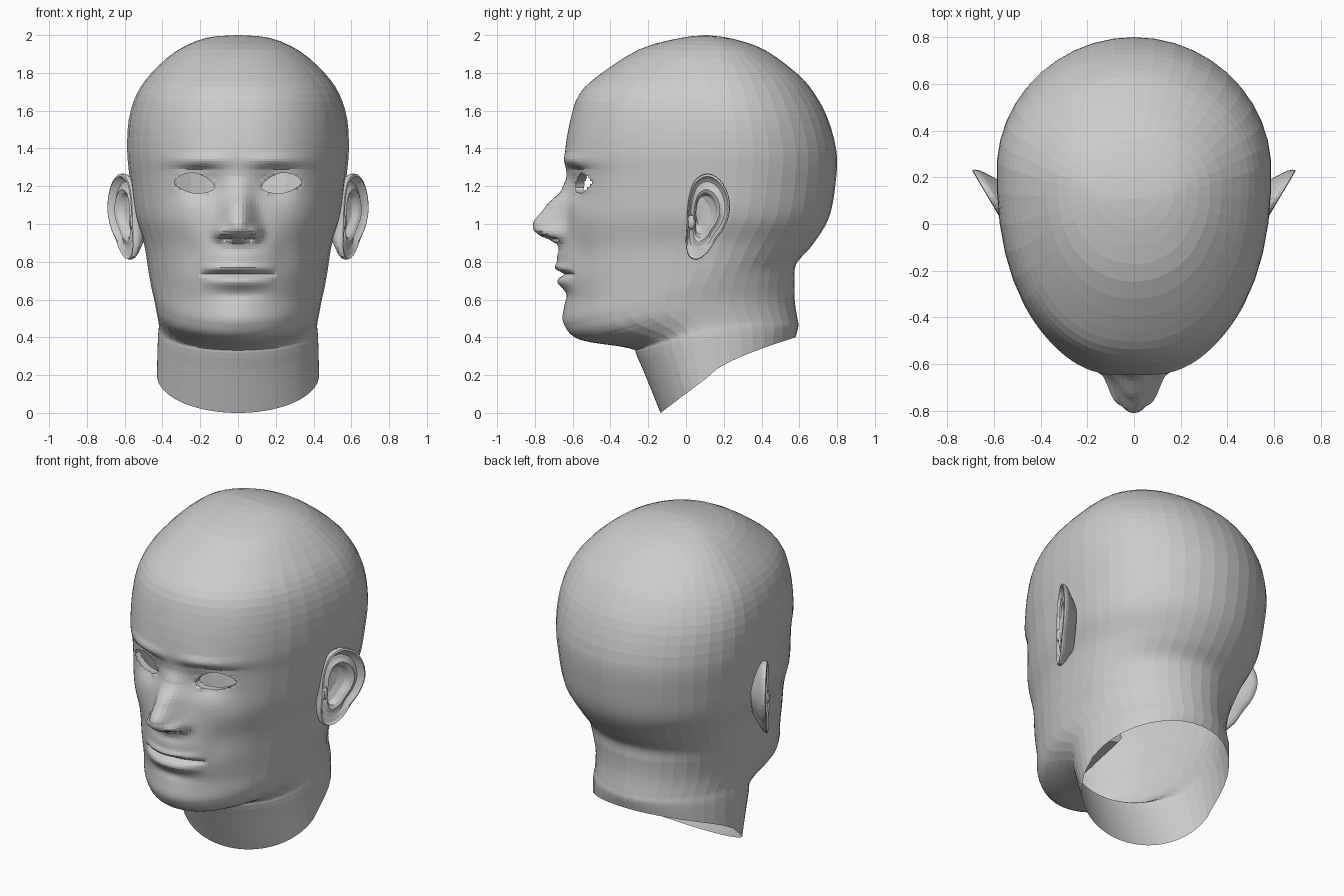
import bpy, bmesh, math
from mathutils import Vector, Matrix

if "Cube" in bpy.data.objects:
    bpy.data.objects.remove(bpy.data.objects["Cube"])


def catmull(a, b, c, d, t):
    return [0.5 * (2 * q + (r - p) * t + (2 * p - 5 * q + 4 * r - s) * t * t
                   + (3 * q - p - 3 * r + s) * t ** 3) for p, q, r, s in zip(a, b, c, d)]


def lerp_table(table, z):
    for (z0, v0), (z1, v1) in zip(table, table[1:]):
        if z1 <= z <= z0:
            t = (z0 - z) / (z0 - z1)
            t = t * t * (3 - 2 * t) * 0.4 + t * 0.6
            return v0 + (v1 - v0) * t
    return 0.0


def bump(x, z, cx, cz, sx, sz):
    return math.exp(-((x - cx) / sx) ** 2 - ((z - cz) / sz) ** 2)


def finish(bm, name, mirror=True):
    mesh = bpy.data.meshes.new(name)
    bm.to_mesh(mesh)
    bm.free()
    ob = bpy.data.objects.new(name, mesh)
    bpy.context.collection.objects.link(ob)
    if mirror:
        mod = ob.modifiers.new("Mirror", 'MIRROR')
        mod.merge_threshold = 0.001
    return ob


# Tilted head sections: front y,z | side x,y,z | back y,z | front squareness
SECTIONS = [
    (.11, 2.0, 0, .11, 2.0, .11, 2.0, 2.0),
    (-.03, 1.985, .17, .13, 1.985, .25, 1.98, 2.0),
    (-.246, 1.925, .327, .15, 1.915, .42, 1.92, 2.1),
    (-.458, 1.79, .46, .18, 1.80, .595, 1.79, 2.2),
    (-.563, 1.69, .538, .20, 1.687, .68, 1.69, 2.25),
    (-.61, 1.56, .58, .22, 1.55, .75, 1.56, 2.25),
    (-.64, 1.38, .588, .23, 1.39, .797, 1.38, 2.25),
    (-.628, 1.24, .575, .22, 1.25, .79, 1.20, 2.25),
    (-.64, 1.05, .55, .20, 1.05, .755, 1.03, 2.2),
    (-.66, .88, .50, .14, .90, .67, .89, 2.05),
    (-.665, .735, .475, .10, .75, .585, .79, 2.0),
    (-.642, .60, .46, .06, .67, .575, .70, 2.0),
    (-.64, .47, .445, .04, .61, .574, .62, 2.0),
    (-.56, .387, .435, .04, .56, .58, .56, 2.0),
    (-.30, .342, .42, .09, .47, .59, .50, 2.0),
    (-.255, .29, .425, .11, .39, .595, .46, 2.0),
    (-.135, 0, .43, .13, .20, .58, .40, 2.0),
]
STEPS = [3] * 6 + [12] * 7 + [4] * 3
NOSE = [(1.36, 0), (1.25, .005), (1.18, .03), (1.09, .11), (1.01, .165), (.97, .16),
        (.94, .125), (.915, .06), (.89, .015), (.86, 0)]


def face_relief(x, z):
    """Forward relief of the face at x, z."""
    w = .06 + .028 * min(1, max(0, (1.25 - z) / .25))
    d = lerp_table(NOSE, z) * math.exp(-(x / w) ** 2.5)
    d += .055 * bump(x, z, .09, .955, .035, .035)       # nostril wing
    d -= .04 * bump(x, z, .06, .92, .026, .013)         # nostril
    d -= .06 * bump(x, z, .20, 1.21, .10, .075)         # eye socket
    d += .02 * bump(x, z, .23, 1.215, .10, .05)         # eyelids
    d -= .012 * bump(x, z, .22, 1.29, .10, .014)        # lid crease
    d += .02 * bump(x, z, .20, 1.335, .16, .035)        # brow
    d += .012 * bump(x, z, .33, 1.02, .12, .10)         # cheekbone
    d -= .010 * bump(x, z, .25, .84, .06, .10)          # cheek fold
    d += .018 * bump(x, z, 0, .82, .13, .06)            # upper lip area
    m = max(0, 1 - (x / .20) ** 2)
    d += .020 * m * math.exp(-((z - .768) / .022) ** 2)
    d += .022 * m * math.exp(-((z - .692) / .028) ** 2)
    d -= .030 * math.sqrt(m) * math.exp(-((z - .735) / .013) ** 2)
    d -= .014 * bump(x, z, 0, .625, .13, .03)           # groove above chin
    d += .008 * bump(x, z, 0, .50, .11, .06)            # chin
    return d


# Head and neck: half loft, dense columns over the face
rows = []
for i, n in enumerate(STEPS):
    a, b, c, d = (SECTIONS[max(0, min(len(SECTIONS) - 1, k))] for k in (i - 1, i, i + 1, i + 2))
    rows += [catmull(a, b, c, d, s / n) for s in range(n)]
rows.append(SECTIONS[-1])
angles = [.9 * j / 32 for j in range(32)] + [.9 + (math.pi - .9) * j / 15 for j in range(16)]

bm = bmesh.new()
grid = []
for fy, fz, sx, sy, sz, by, bz, sq in rows:
    ring = []
    for t in angles:
        s, c = max(0, math.sin(t)), math.cos(t)
        if c >= 0:
            x, k = sx * s ** (2 / sq), c ** (2 / sq)
            y, z = sy + (fy - sy) * k, sz + (fz - sz) * k
            if z > .4:
                y -= face_relief(x, z) * min(1, max(0, (-.1 - y) / .15))
        else:
            x, k = sx * s, -c
            y, z = sy + (by - sy) * k, sz + (bz - sz) * k ** .7
        ring.append(bm.verts.new((0 if x < 1e-5 else x, y, z)))
    grid.append(ring)
for r0, r1 in zip(grid, grid[1:]):
    for j in range(len(angles) - 1):
        bm.faces.new((r0[j], r1[j], r1[j + 1], r0[j + 1]))
bmesh.ops.remove_doubles(bm, verts=grid[0], dist=.0005)


# Almond eye opening with a lid edge folded inward
def almond(co):
    u = (co.x - .231) / .108
    w = co.z - (1.207 + .014 * u)
    w /= .064 if w > 0 else .044
    return (abs(u) ** 1.6 + abs(w) ** 1.6) ** (1 / 1.6)


hole = [f for f in bm.faces if f.calc_center_median().y < -.3
        and almond(f.calc_center_median()) < 1]
bmesh.ops.delete(bm, geom=hole, context='FACES')
rim = [e for e in bm.edges if e.is_boundary
       and all(v.co.y < -.3 and v.co.x > .05 and almond(v.co) < 2 for v in e.verts)]
for v in {v for e in rim for v in e.verts}:
    k, u = 1 / almond(v.co), v.co.x - .231
    zc = 1.207 + .014 * u / .108
    v.co.z = 1.207 + .014 * u * k / .108 + (v.co.z - zc) * k
    v.co.x = .231 + u * k
new = bmesh.ops.extrude_edge_only(bm, edges=rim)['geom']
for v in (g for g in new if isinstance(g, bmesh.types.BMVert)):
    v.co += Vector(((v.co.x - .231) * .03, .045, (v.co.z - 1.207) * .03))
finish(bm, "head")

# Ears: concentric rings of one outline, tilted out toward the back
OUTLINE = [(.02, 1.165), (.05, 1.235), (.114, 1.268), (.18, 1.235), (.222, 1.16),
           (.232, 1.07), (.205, .985), (.16, .92), (.115, .85), (.06, .812),
           (.015, .83), (-.002, .90), (.004, 1.0), (.008, 1.09)]
RINGS = [(.55, -.09), (.90, -.035), (.98, -.018), (1.0, -.004), (.985, .01), (.93, .013),
         (.87, -.004), (.80, -.016), (.70, -.010), (.60, .004), (.52, -.006),
         (.45, -.035), (.28, -.05)]
n = len(OUTLINE)
loop = [catmull(*(OUTLINE[(i + k) % n] for k in (-1, 0, 1, 2)), s / 3)
        for i in range(n) for s in range(3)]
bm = bmesh.new()
ears = []
for i, (s, dx) in enumerate(RINGS):
    inner = (1 - s) if i > 4 else 0
    cy, cz = .11 - .03 * inner, 1.05 + .01 * inner
    ring = []
    for y, z in loop:
        py, pz = cy + (y - cy) * s, cz + (z - cz) * s
        fade = min(1, max(.15, (pz - .84) / .10)) if i > 4 else 1
        ring.append(bm.verts.new((.545 + .59 * py + dx * fade, py, pz)))
    ears.append(ring)
for r0, r1 in zip(ears, ears[1:]):
    for j in range(len(loop)):
        k = (j + 1) % len(loop)
        bm.faces.new((r0[j], r0[k], r1[k], r1[j]))
bm.faces.new(ears[-1])
bmesh.ops.recalc_face_normals(bm, faces=bm.faces)
finish(bm, "ears")

# Small flap in front of the ear canal
bm = bmesh.new()
bmesh.ops.create_uvsphere(bm, u_segments=10, v_segments=6, radius=1,
                          matrix=Matrix.Translation((.558, .03, 1.01)) @ Matrix.Diagonal((.02, .022, .04, 1)))
finish(bm, "ear_flaps")

# Mouth cavity seen through the open neck
bm = bmesh.new()
bmesh.ops.create_cone(bm, cap_ends=True, segments=8, radius1=.17, radius2=.10, depth=.36,
                      matrix=Matrix.Translation((0, -.40, .72)) @ Matrix.Diagonal((1, 1, .6, 1))
                      @ Matrix.Rotation(-math.pi / 2, 4, 'X'))
finish(bm, "mouth_cavity", mirror=False)
